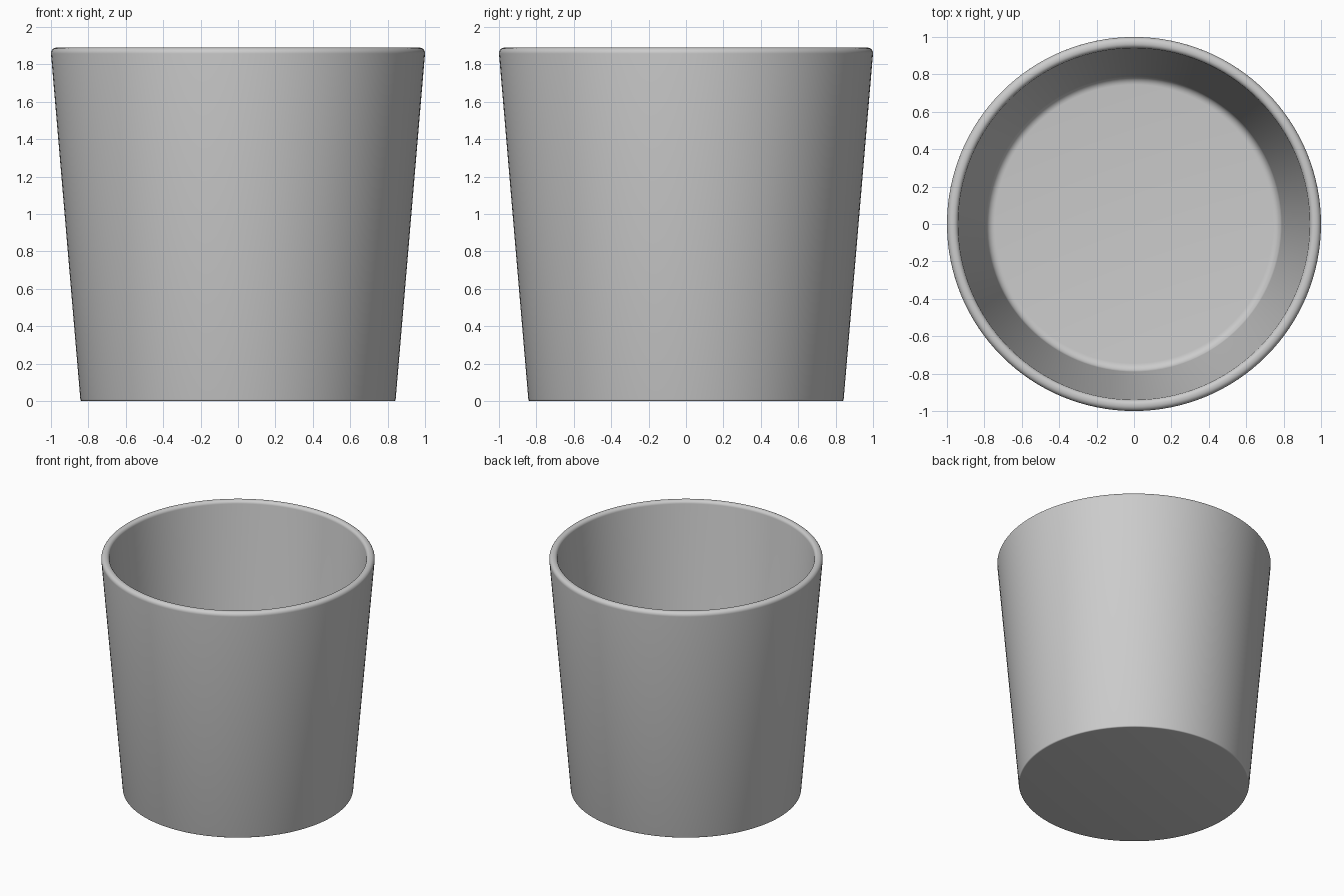
import bpy, bmesh, math

if "Cube" in bpy.data.objects:
    bpy.data.objects.remove(bpy.data.objects["Cube"])

SEGMENTS = 128


def arc(cx, cz, r, a0, a1, n):
    """Points of a small rounding in the (radius, z) plane."""
    return [(cx + r * math.cos(math.radians(a0 + (a1 - a0) * i / n)),
             cz + r * math.sin(math.radians(a0 + (a1 - a0) * i / n))) for i in range(n + 1)]


# Half section: underside, outer wall, rounded lip, inner wall, floor fillet
profile = [(0, 0)]
profile += arc(0.833, 0.01, 0.01, -90, -5, 4)
profile += arc(0.97, 1.86, 0.03, -5, 90, 8)
profile += arc(0.966, 1.864, 0.026, 90, 175, 8)
profile += arc(0.745, 0.11, 0.045, -5, -90, 6)
profile += [(0, 0.065)]


def lathe(name, points):
    bm = bmesh.new()
    verts = [bm.verts.new((r, 0, z)) for r, z in points]
    edges = [bm.edges.new(pair) for pair in zip(verts, verts[1:])]
    bmesh.ops.spin(bm, geom=verts + edges, cent=(0, 0, 0), axis=(0, 0, 1),
                   angle=math.tau, steps=SEGMENTS, use_duplicate=False)
    bmesh.ops.remove_doubles(bm, verts=bm.verts[:], dist=0.0005)
    bmesh.ops.recalc_face_normals(bm, faces=bm.faces[:])
    mesh = bpy.data.meshes.new(name)
    bm.to_mesh(mesh)
    bm.free()
    obj = bpy.data.objects.new(name, mesh)
    bpy.context.collection.objects.link(obj)
    bpy.context.view_layer.objects.active = obj
    obj.select_set(True)
    bpy.ops.object.shade_smooth_by_angle(angle=math.radians(40))
    return obj


# Tapered hollow pot
lathe("tapered_pot", profile)
